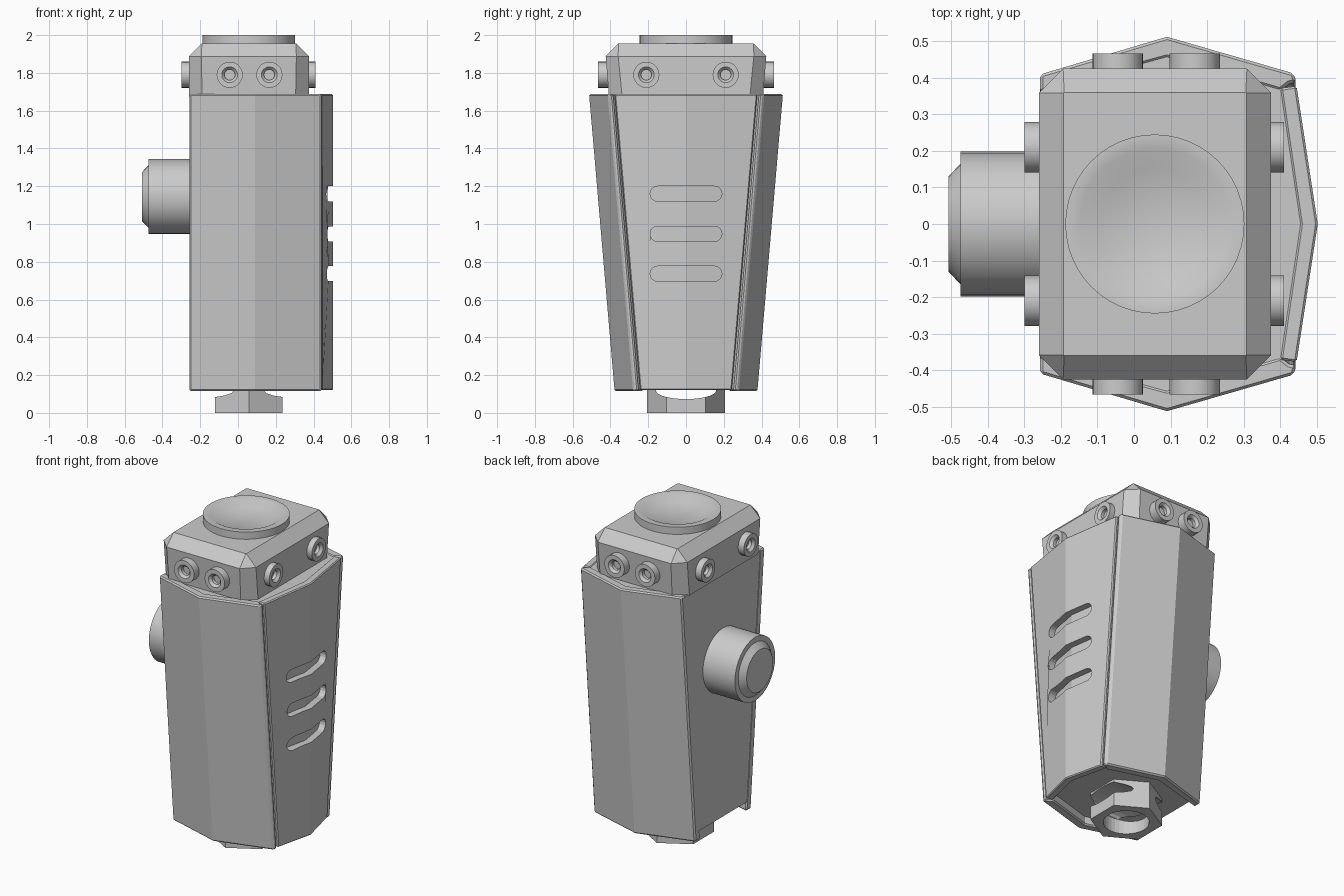
import bpy, bmesh, math
from mathutils import Vector

if "Cube" in bpy.data.objects:
    bpy.data.objects.remove(bpy.data.objects["Cube"])


def loft(name, rings):
    """Skin equal-length rings of points and cap both ends."""
    bm = bmesh.new()
    vs = [[bm.verts.new(p) for p in r] for r in rings]
    n = len(rings[0])
    for a, b in zip(vs, vs[1:]):
        for i in range(n):
            j = (i + 1) % n
            bm.faces.new((a[i], a[j], b[j], b[i]))
    bm.faces.new(vs[0])
    bm.faces.new(vs[-1])
    bmesh.ops.recalc_face_normals(bm, faces=bm.faces)
    me = bpy.data.meshes.new(name)
    bm.to_mesh(me)
    bm.free()
    ob = bpy.data.objects.new(name, me)
    bpy.context.collection.objects.link(ob)
    return ob


def lathe(name, profile, origin, axis=(0, 0, 1), n=32, smooth=True):
    """Revolve (radius, height) pairs about an axis through origin."""
    q = Vector(axis).to_track_quat('Z', 'Y')
    o = Vector(origin)
    rings = [[o + q @ Vector((r * math.cos(2 * math.pi * i / n),
                              r * math.sin(2 * math.pi * i / n), h))
              for i in range(n)] for r, h in profile]
    ob = loft(name, rings)
    if smooth:
        activate(ob)
        bpy.ops.object.shade_smooth_by_angle(angle=math.radians(30))
    return ob


def activate(ob):
    bpy.ops.object.select_all(action='DESELECT')
    ob.select_set(True)
    bpy.context.view_layer.objects.active = ob


def cut(ob, cutter):
    m = ob.modifiers.new("cut", 'BOOLEAN')
    m.operation, m.solver, m.object = 'DIFFERENCE', 'EXACT', cutter
    activate(ob)
    bpy.ops.object.modifier_apply(modifier=m.name)
    bpy.data.objects.remove(cutter)


def bevel(ob, width):
    m = ob.modifiers.new("bevel", 'BEVEL')
    m.width, m.segments = width, 1
    m.limit_method, m.angle_limit = 'ANGLE', math.radians(40)
    activate(ob)
    bpy.ops.object.modifier_apply(modifier=m.name)


Z0, Z1 = 0.115, 1.687      # bottom and top of the shell plates
TAPER = 0.135              # how far each side leans in at the bottom

# Inner core, flush with the plates on the left side
core = [(-0.255, -0.385), (0.09, -0.46), (0.405, -0.375), (0.46, 0),
        (0.405, 0.375), (0.09, 0.46), (-0.255, 0.385)]


def lean(pts, z, d):
    return [(x, y - math.copysign(d, y) if y else 0, z) for x, y in pts]


loft("core", [lean(core, 0.17, TAPER - 0.005), lean(core, Z1 - 0.005, 0)])

# Ridged front and back plates
side = [(-0.257, -0.41), (0.09, -0.513), (0.437, -0.413), (0.445, -0.388),
        (0.425, -0.384), (0.40, -0.365), (0.09, -0.455), (-0.257, -0.36)]
for name, s in (("front_plate", 1), ("back_plate", -1)):
    pts = [(x, y * s) for x, y in side]
    plate = loft(name, [lean(pts, Z0, TAPER), lean(pts, Z1, 0)])
    bevel(plate, 0.008)

# Shallow V plate on the right with three vent slots
vee = [(0.445, -0.378), (0.503, 0), (0.445, 0.378),
       (0.40, 0.372), (0.455, 0), (0.40, -0.372)]
vent_plate = loft("vent_plate", [lean(vee, Z0 + 0.005, TAPER), lean(vee, Z1, 0)])
bevel(vent_plate, 0.006)
for z in (1.16, 0.948, 0.737):
    ends = []
    for c, start in ((0.15, -90), (-0.15, 90)):
        for i in range(9):
            a = math.radians(start + 22.5 * i)
            ends.append((c + 0.04 * math.cos(a), z + 0.04 * math.sin(a)))
    cut(vent_plate, loft("slot_cutter", [[(x, y, h) for y, h in ends] for x in (0.38, 0.6)]))

# Chamfered head block
def octagon(x0, x1, y, c, z):
    return [(x0 + c, -y, z), (x1 - c, -y, z), (x1, -y + c, z), (x1, y - c, z),
            (x1 - c, y, z), (x0 + c, y, z), (x0, y - c, z), (x0, -y + c, z)]


loft("head", [octagon(-0.26, 0.375, 0.408, 0.07, 1.675),
              octagon(-0.26, 0.375, 0.425, 0.066, 1.888),
              octagon(-0.193, 0.308, 0.36, 0.002, 1.955)])

# Dished button on top
lathe("top_button", [(0.245, 1.94), (0.245, 2.0), (0.205, 2.0), (0.15, 1.97)],
      (0.057, 0, 0), n=48)

# Socket-head bolts around the head
bolt = [(0.069, -0.05), (0.069, 0.04), (0.042, 0.04), (0.028, 0.025), (0.028, 0.005)]
for s in (-1, 1):
    for x in (-0.044, 0.166):
        lathe("head_bolt", bolt, (x, s * 0.427, 1.79), (0, s, 0), n=24)
    for y in (-0.21, 0.21):
        lathe("head_bolt", bolt, (0.37 if s > 0 else -0.26, y, 1.79), (s, 0, 0), n=24)

# Stepped knob on the left side
lathe("side_knob", [(0.198, 0.2), (0.198, 0.475), (0.165, 0.475), (0.13, 0.508)],
      (0, 0, 1.145), (-1, 0, 0))

# Hollow hexagonal foot with a cross slot
R = 0.178 / math.cos(math.pi / 6)
foot = loft("foot", [[(0.057 + R * math.sin(math.pi * i / 3),
                       R * math.cos(math.pi * i / 3), z) for i in range(6)]
                     for z in (0, 0.18)])
cut(foot, lathe("hole_cutter", [(0.13, -0.05), (0.13, 0.15)], (0.057, 0, 0), smooth=False))
arch = [(0.16 * math.cos(2 * math.pi * i / 20),
         0.118 + 0.045 * math.sin(2 * math.pi * i / 20)) for i in range(20)]
cut(foot, loft("slot_cutter", [[(x, y, z) for y, z in arch] for x in (-0.3, 0.5)]))
